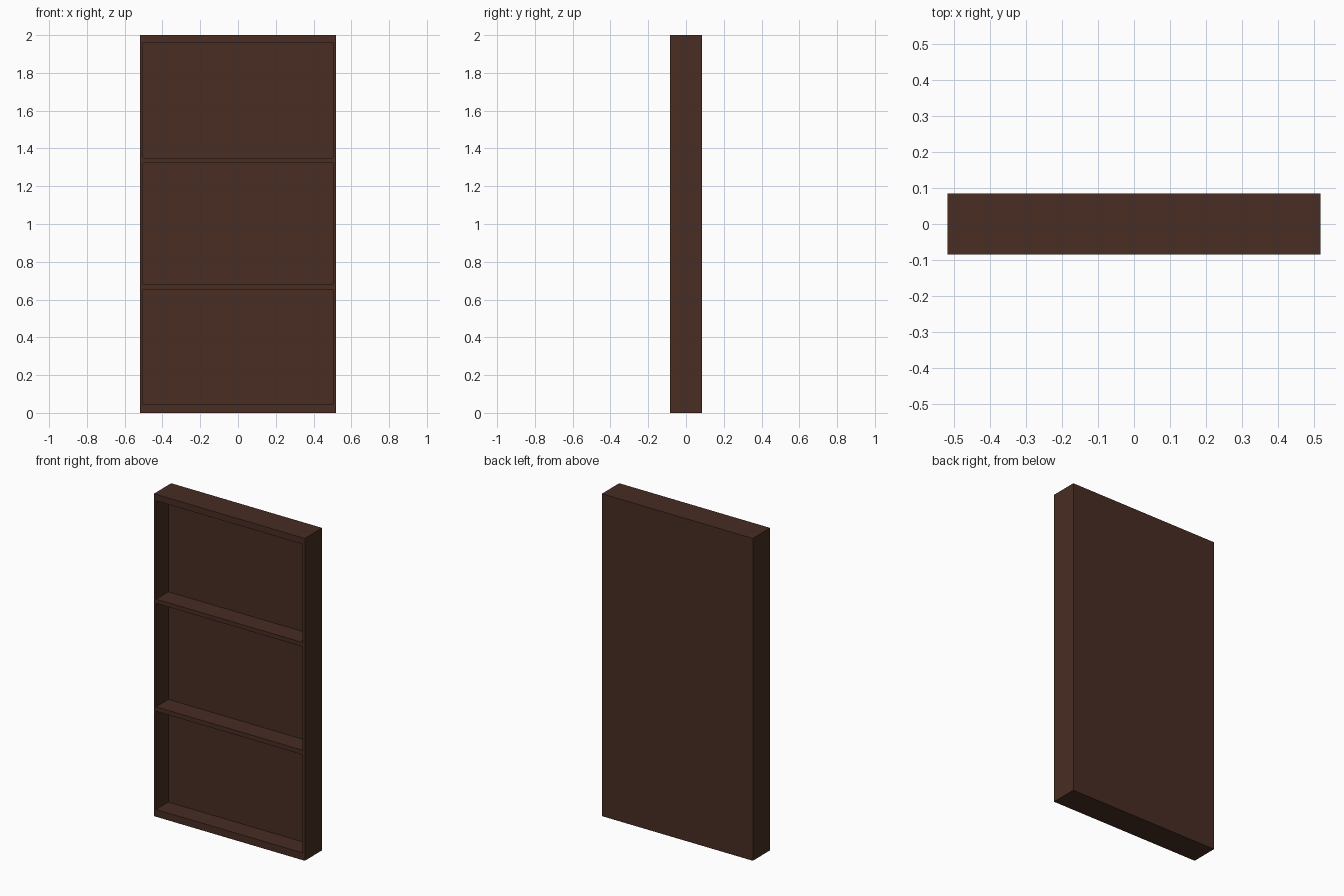
import bpy, bmesh
from mathutils import Vector

if "Cube" in bpy.data.objects:
    bpy.data.objects.remove(bpy.data.objects["Cube"])

W, D, H = 1.036, 0.17, 2.0          # outer size
SIDE_X = 0.503                      # inner face of the side walls
BAYS = [(0.045, 0.654), (0.682, 1.324), (1.35, 1.96)]  # open bays, low to high
RECESS = 0.12                       # depth of the shelves

wood = bpy.data.materials.new("dark_brown_wood")
wood.diffuse_color = (0.065, 0.026, 0.0168, 1)
wood.use_nodes = True
wood.node_tree.nodes["Principled BSDF"].inputs["Base Color"].default_value = wood.diffuse_color

# Solid carcass block
bm = bmesh.new()
bmesh.ops.create_cube(bm, size=1)
for v in bm.verts:
    v.co = Vector((v.co.x * W, v.co.y * D, (v.co.z + 0.5) * H))


def front_faces():
    bm.normal_update()
    return [f for f in bm.faces if f.normal.y < -0.9]


def cut_front(co, normal):
    faces = front_faces()
    geom = faces + list({e for f in faces for e in f.edges}) \
        + list({v for f in faces for v in f.verts})
    bmesh.ops.bisect_plane(bm, geom=geom, plane_co=co, plane_no=normal)


# Score the front along the walls and shelves
for x in (-SIDE_X, SIDE_X):
    cut_front((x, 0, 0), (1, 0, 0))
for bay in BAYS:
    for z in bay:
        cut_front((0, 0, z), (0, 0, 1))

# Push each bay back to leave side walls, shelves and a back panel
bays = []
for f in front_faces():
    c = f.calc_center_median()
    if abs(c.x) < SIDE_X and any(a < c.z < b for a, b in BAYS):
        bays.append(f)
for f in bays:
    new = bmesh.ops.extrude_discrete_faces(bm, faces=[f])["faces"]
    bmesh.ops.translate(bm, verts=new[0].verts[:], vec=(0, RECESS, 0))
bmesh.ops.recalc_face_normals(bm, faces=bm.faces[:])

mesh = bpy.data.meshes.new("bookcase")
bm.to_mesh(mesh)
bm.free()
mesh.materials.append(wood)
bpy.context.collection.objects.link(bpy.data.objects.new("bookcase", mesh))
